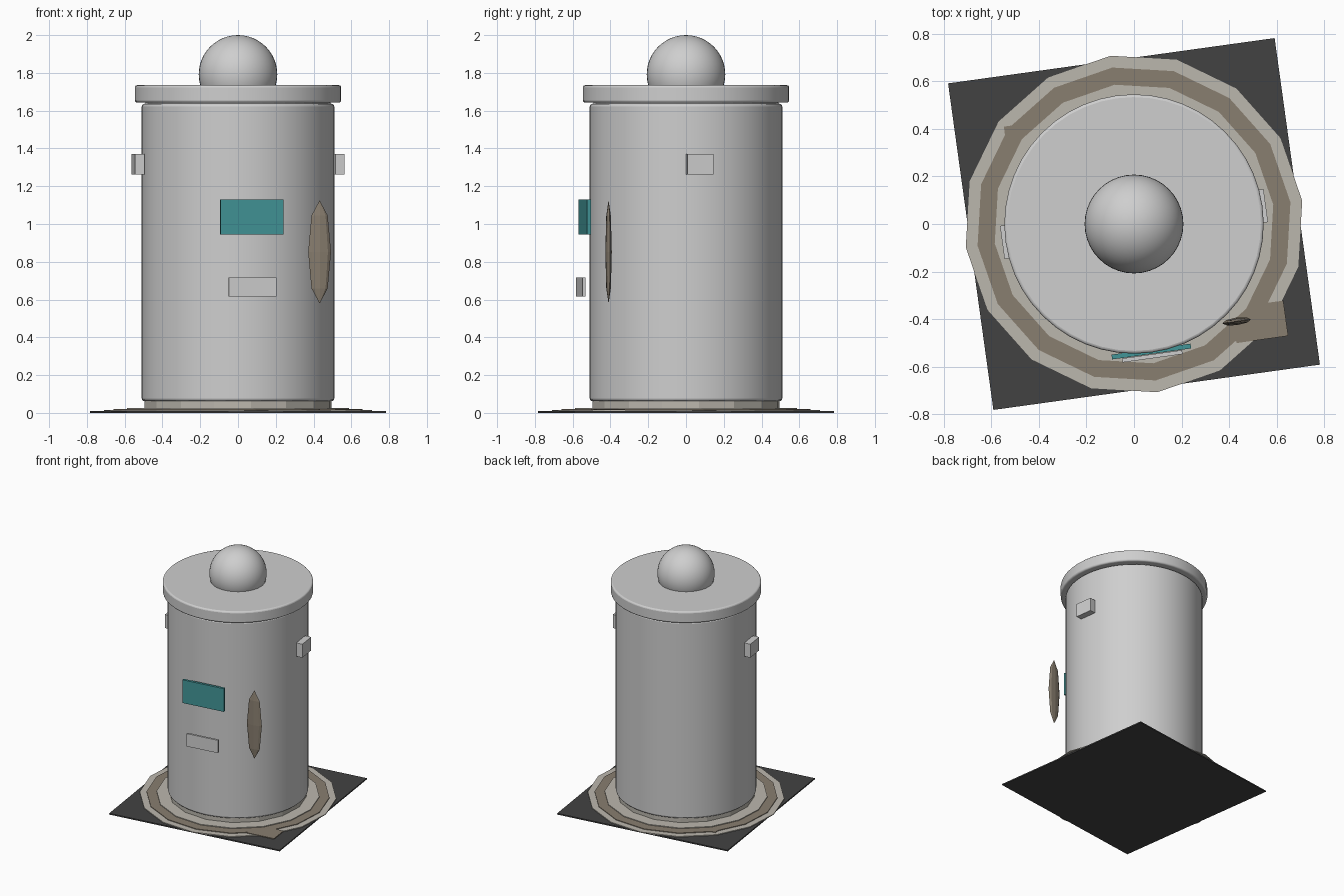
import bpy, math
from mathutils import Matrix

if "Cube" in bpy.data.objects:
    bpy.data.objects.remove(bpy.data.objects["Cube"])

TURN = math.radians(7.9)


def material(name, rgb):
    m = bpy.data.materials.new(name)
    m.use_nodes = True
    m.diffuse_color = (*rgb, 1)
    m.node_tree.nodes["Principled BSDF"].inputs["Base Color"].default_value = (*rgb, 1)
    return m


metal = material("pale grey", (0.62, 0.62, 0.62))
stone = material("light stone", (0.5, 0.475, 0.42))
mud = material("brown", (0.25, 0.21, 0.16))
asphalt = material("charcoal", (0.055, 0.055, 0.055))
teal = material("teal", (0.055, 0.30, 0.31))


def finish(name, mat, smooth=False):
    ob = bpy.context.object
    ob.name = name
    ob.data.name = name
    ob.data.materials.append(mat)
    if smooth:
        bpy.ops.object.shade_smooth_by_angle(angle=math.radians(35))
    return ob


def drum(name, radius, bottom, top, sides, mat, bevel=0):
    bpy.ops.mesh.primitive_cylinder_add(vertices=sides, radius=radius, depth=top - bottom,
                                        location=(0, 0, (top + bottom) / 2))
    ob = bpy.context.object
    # the cylinder's first vertex lies on +y, so the turn lines all parts up
    ob.rotation_euler.z = TURN
    if bevel:
        mod = ob.modifiers.new("rounded rim", "BEVEL")
        mod.width = bevel
        mod.segments = 3
        mod.limit_method = "ANGLE"
    return finish(name, mat, bool(bevel))


def box(name, centre, size, mat):
    bpy.ops.mesh.primitive_cube_add(size=1, location=centre)
    ob = bpy.context.object
    ob.data.transform(Matrix.Diagonal((*size, 1)))
    ob.rotation_euler.z = TURN
    return finish(name, mat)


# Ground: square slab and stacked low-poly rings
box("ground_slab", (0, 0, 0.005), (1.388, 1.388, 0.01), asphalt)
drum("outer_ground_ring", 0.715, 0.01, 0.016, 16, stone)
drum("brown_ground_ring", 0.665, 0.014, 0.021, 16, mud)
drum("inner_ground_ring", 0.592, 0.018, 0.027, 16, stone)
drum("foot_ring", 0.5, 0.025, 0.066, 16, stone)
box("brown_spill", (0.53, -0.412, 0.018), (0.22, 0.15, 0.006), mud)
box("small_brown_spill", (-0.51, 0.39, 0.018), (0.07, 0.05, 0.006), mud)

# Can body, lid and knob
drum("body", 0.51, 0.062, 1.637, 64, metal, 0.015)
drum("lid_neck", 0.49, 1.6, 1.66, 48, metal)
drum("lid", 0.546, 1.643, 1.735, 48, metal, 0.012)
bpy.ops.mesh.primitive_uv_sphere_add(segments=40, ring_count=24, radius=0.208,
                                     location=(0, 0, 1.792))
finish("lid_knob", metal, True)

# Side handles
for name, s in (("left_handle", 1), ("right_handle", -1)):
    box(name, (s * 0.53, s * 0.074, 1.316), (0.05, 0.14, 0.108), metal)

# Front plate and slot
box("front_plate", (0.073, -0.537, 1.038), (0.336, 0.02, 0.185), teal)
box("front_tray", (0.077, -0.557, 0.666), (0.255, 0.017, 0.102), metal)

# Faceted stain beside the front
bpy.ops.mesh.primitive_uv_sphere_add(segments=8, ring_count=4, radius=1,
                                     location=(0.432, -0.41, 0.852))
stain = finish("faceted_stain", mud)
stain.data.transform(Matrix.Diagonal((0.061, 0.016, 0.273, 1)))
stain.rotation_euler.z = TURN
